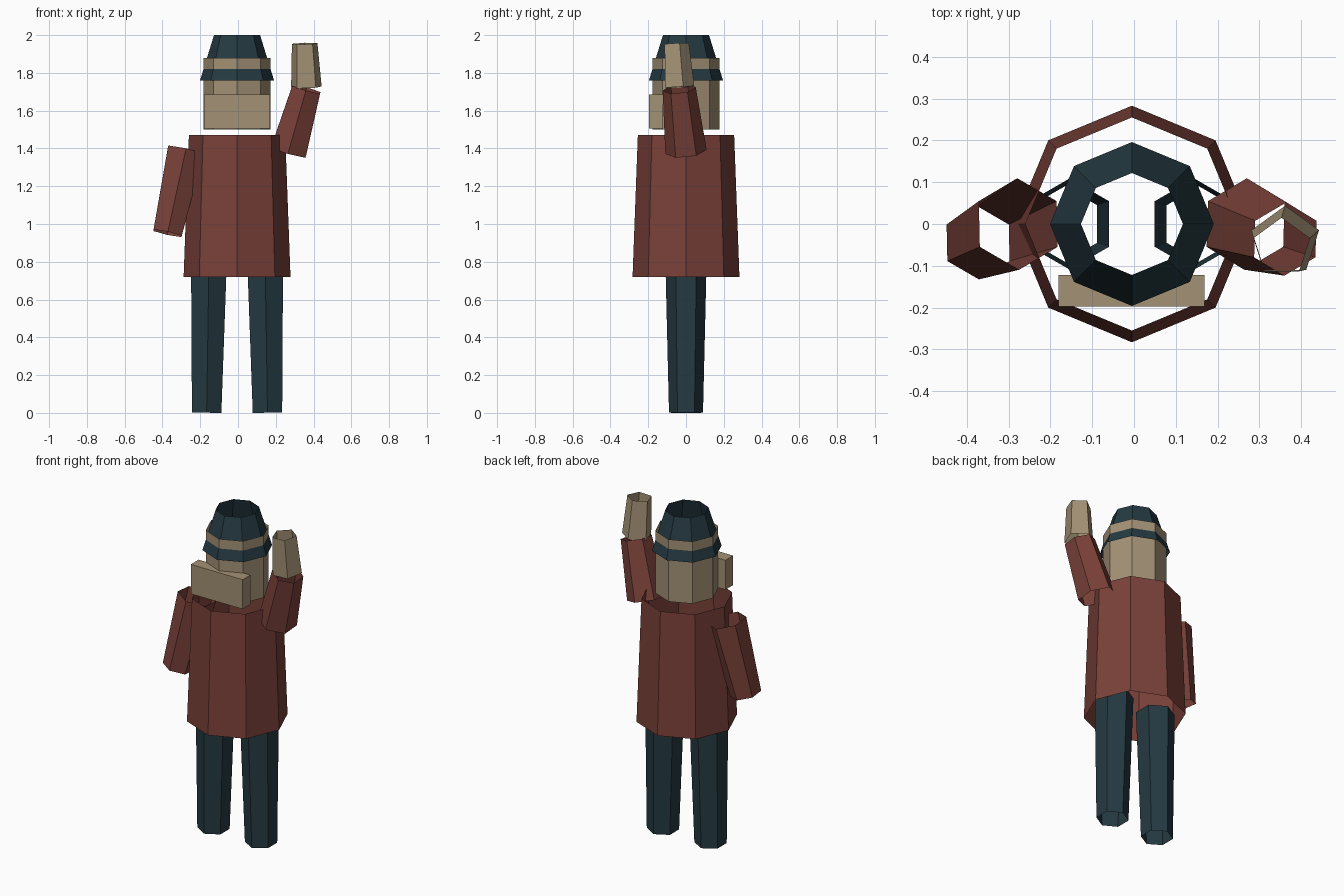
import bpy, bmesh, math
from mathutils import Vector

if "Cube" in bpy.data.objects:
    bpy.data.objects.remove(bpy.data.objects["Cube"])


def material(name, rgb):
    m = bpy.data.materials.new(name)
    m.diffuse_color = (*rgb, 1)
    m.use_nodes = True
    m.node_tree.nodes["Principled BSDF"].inputs["Base Color"].default_value = m.diffuse_color
    return m


RED = material("dull red cloth", (0.195, 0.053, 0.041))
NAVY = material("dark teal cloth", (0.018, 0.042, 0.054))
SKIN = material("tan skin", (0.366, 0.283, 0.178))


def finish(name, bm, mat):
    me = bpy.data.meshes.new(name)
    bm.to_mesh(me)
    bm.free()
    me.materials.append(mat)
    ob = bpy.data.objects.new(name, me)
    bpy.context.collection.objects.link(ob)
    return ob


def tube(name, a, ra, b, rb, sides, mat):
    """Open tapered tube from a to b, with one corner toward the back (+y)."""
    a, b = Vector(a), Vector(b)
    axis = (b - a).normalized()
    y = Vector((0, 1, 0))
    u = (y - axis * y.dot(axis)).normalized()
    w = axis.cross(u)
    bm = bmesh.new()
    rings = []
    for c, r in ((a, ra), (b, rb)):
        rings.append([])
        for i in range(sides):
            t = 2 * math.pi * i / sides
            rings[-1].append(bm.verts.new(c + r * (math.cos(t) * u + math.sin(t) * w)))
    lo, hi = rings
    for i in range(sides):
        j = (i + 1) % sides
        bm.faces.new((lo[i], lo[j], hi[j], hi[i]))
    return finish(name, bm, mat)


def box(name, lo, hi, mat):
    bm = bmesh.new()
    bmesh.ops.create_cube(bm, size=1)
    for v in bm.verts:
        v.co = [l + (h - l) * (c + 0.5) for l, h, c in zip(lo, hi, v.co)]
    return finish(name, bm, mat)


CX = -0.005  # body axis

# Legs
for side, s in (("left", -1), ("right", 1)):
    tube(side + "_leg", (CX + s * 0.161, 0, 0.001), 0.09,
         (CX + s * 0.149, 0, 0.79), 0.109, 6, NAVY)

# Coat
tube("coat", (CX, 0, 0.72), 0.283, (CX, 0, 1.47), 0.255, 8, RED)

# Head, beard block and cap (the head pokes through the cap cone)
tube("head", (CX, 0, 1.5), 0.177, (CX, 0, 1.88), 0.177, 8, SKIN)
box("beard", (-0.181, -0.197, 1.505), (0.169, -0.122, 1.685), SKIN)
tube("cap", (CX, 0, 1.76), 0.196, (CX, 0, 2.0), 0.122, 8, NAVY)

# Lowered arm
tube("lowered_sleeve", (-0.373, -0.045, 0.951), 0.088,
     (-0.277, 0, 1.39), 0.11, 6, RED)

# Raised arm and hand
tube("raised_sleeve", (0.267, 0, 1.382), 0.11,
     (0.362, -0.036, 1.715), 0.088, 6, RED)
tube("raised_hand", (0.362, -0.041, 1.724), 0.085,
     (0.353, -0.056, 1.955), 0.071, 5, SKIN)
